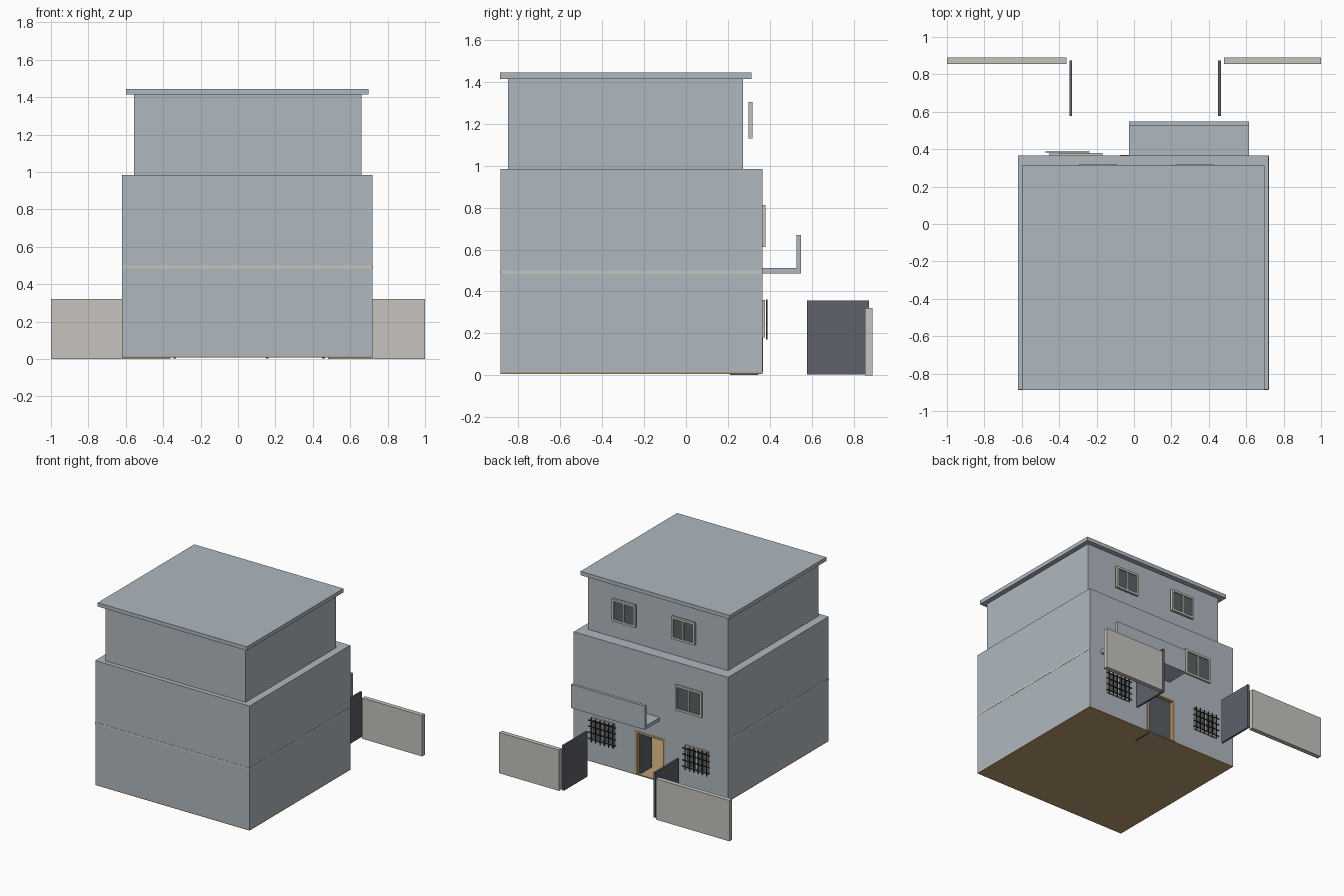
import bpy

if "Cube" in bpy.data.objects:
    bpy.data.objects.remove(bpy.data.objects["Cube"], do_unlink=True)


def material(name, rgb):
    mat = bpy.data.materials.new(name)
    mat.use_nodes = True
    mat.diffuse_color = (*rgb, 1)
    bsdf = mat.node_tree.nodes["Principled BSDF"]
    bsdf.inputs["Base Color"].default_value = (*rgb, 1)
    bsdf.inputs["Roughness"].default_value = 0.8
    return mat


GREY = material("blue_grey_plaster", (0.43, 0.48, 0.52))
STONE = material("pale_stone", (0.57, 0.55, 0.51))
DARK = material("dark_metal", (0.11, 0.12, 0.145))
TAN = material("tan_wood", (0.50, 0.34, 0.165))
GLASS = material("smoky_glass", (0.10, 0.12, 0.13))
IRON = material("black_iron", (0.03, 0.03, 0.035))


def box(name, x, y, z, mat):
    """Box spanning the given (low, high) ranges."""
    bpy.ops.mesh.primitive_cube_add(size=1)
    ob = bpy.context.object
    ob.name = name
    for v in ob.data.vertices:
        v.co = [r[0] if c < 0 else r[1] for c, r in zip(v.co, (x, y, z))]
    ob.data.materials.append(mat)
    return ob


def cut(target, x, y, z, mat):
    """Subtract a box from the target."""
    cutter = box("cutter", x, y, z, mat)
    cutter.hide_render = True
    mod = target.modifiers.new("cut", "BOOLEAN")
    mod.operation = "DIFFERENCE"
    mod.solver = "EXACT"
    mod.object = cutter
    bpy.context.view_layer.objects.active = target
    bpy.ops.object.modifier_apply(modifier=mod.name)
    bpy.data.objects.remove(cutter, do_unlink=True)


BODY_X, BODY_Y = (-0.62, 0.72), (-0.885, 0.365)
DOOR_X = (-0.075, 0.184)

# Hollow ground floor with a doorway
ground = box("ground_floor", BODY_X, BODY_Y, (0.015, 0.5), GREY)
cut(ground, (-0.595, 0.695), (-0.86, 0.34), (-0.1, 0.475), GREY)
cut(ground, DOOR_X, (0.3, 0.4), (-0.1, 0.352), GREY)
box("floor_slab", BODY_X, BODY_Y, (0.007, 0.015), TAN)

# Upper storeys and roof
box("first_floor", BODY_X, BODY_Y, (0.5, 0.985), GREY)
box("top_floor", (-0.555, 0.66), (-0.85, 0.273), (0.985, 1.415), GREY)
box("roof", (-0.598, 0.698), (-0.887, 0.312), (1.415, 1.445), GREY)

# Pale floor line on the front and the two sides
BAND_Z = (0.483, 0.499)
box("band_front", BODY_X, (-0.8865, -0.884), BAND_Z, STONE)
box("band_right", (-0.6215, -0.619), BODY_Y, BAND_Z, STONE)
box("band_left", (0.719, 0.7215), BODY_Y, BAND_Z, STONE)

# Balcony: slab and parapet
box("balcony_slab", (-0.027, 0.615), (0.365, 0.527), (0.485, 0.512), GREY)
box("balcony_parapet", (-0.027, 0.615), (0.527, 0.549), (0.485, 0.67), GREY)

# Door frame and open leaf
for side, x in (("right", (-0.075, -0.057)), ("left", (0.166, 0.184))):
    box("door_jamb_" + side, x, (0.335, 0.368), (0.015, 0.352), TAN)
box("door_lintel", (-0.057, 0.166), (0.335, 0.368), (0.336, 0.352), TAN)
box("door_leaf", (0.15, 0.163), (0.21, 0.345), (0.002, 0.336), DARK)


def window(name, x, z, back, front):
    """Framed two-pane window facing +y."""
    t = 0.017
    mid = sum(x) / 2
    y = (back, front)
    box(name + "_glass", (x[0] + t, x[1] - t), (back, front - 0.008),
        (z[0] + t, z[1] - t), GLASS)
    for part, edge in (("right", x[0]), ("left", x[1] - t)):
        box(name + "_frame_" + part, (edge, edge + t), y, z, STONE)
    for part, edge in (("sill", z[0]), ("head", z[1] - t)):
        box(name + "_" + part, (x[0] + t, x[1] - t), y, (edge, edge + t), STONE)
    box(name + "_mullion", (mid - 0.005, mid + 0.005), (back, front - 0.004),
        (z[0] + t, z[1] - t), STONE)


def grille(name, x, z, y):
    """Iron bars in front of a window."""
    r = 0.003
    for i in range(6):
        c = x[0] + 0.025 + (x[1] - x[0] - 0.05) * i / 5
        box(f"{name}_upright_{i}", (c - r, c + r), (y - r, y + r), z, IRON)
    for i in range(4):
        c = z[0] + 0.025 + (z[1] - z[0] - 0.05) * i / 3
        box(f"{name}_rail_{i}", x, (y - r, y + r), (c - r, c + r), IRON)


# Windows, storey by storey
for side, x in (("right", (-0.295, -0.092)), ("left", (0.222, 0.425))):
    window("top_window_" + side, x, (1.13, 1.305), 0.299, 0.318)
window("first_window", (-0.40, -0.168), (0.612, 0.812), 0.36, 0.379)
for side, c in (("right", -0.355), ("left", 0.46)):
    window("ground_window_" + side, (c - 0.1, c + 0.1), (0.18, 0.36), 0.36, 0.378)
    grille("grille_" + side, (c - 0.118, c + 0.118), (0.17, 0.362), 0.385)

# Yard walls and open gate leaves
for side, wall, gate in (("right", (-1, -0.362), (-0.346, -0.331)),
                         ("left", (0.48, 1), (0.449, 0.464))):
    box("yard_wall_" + side, wall, (0.855, 0.89), (0, 0.32), STONE)
    box("gate_leaf_" + side, gate, (0.578, 0.873), (0.003, 0.358), DARK)
